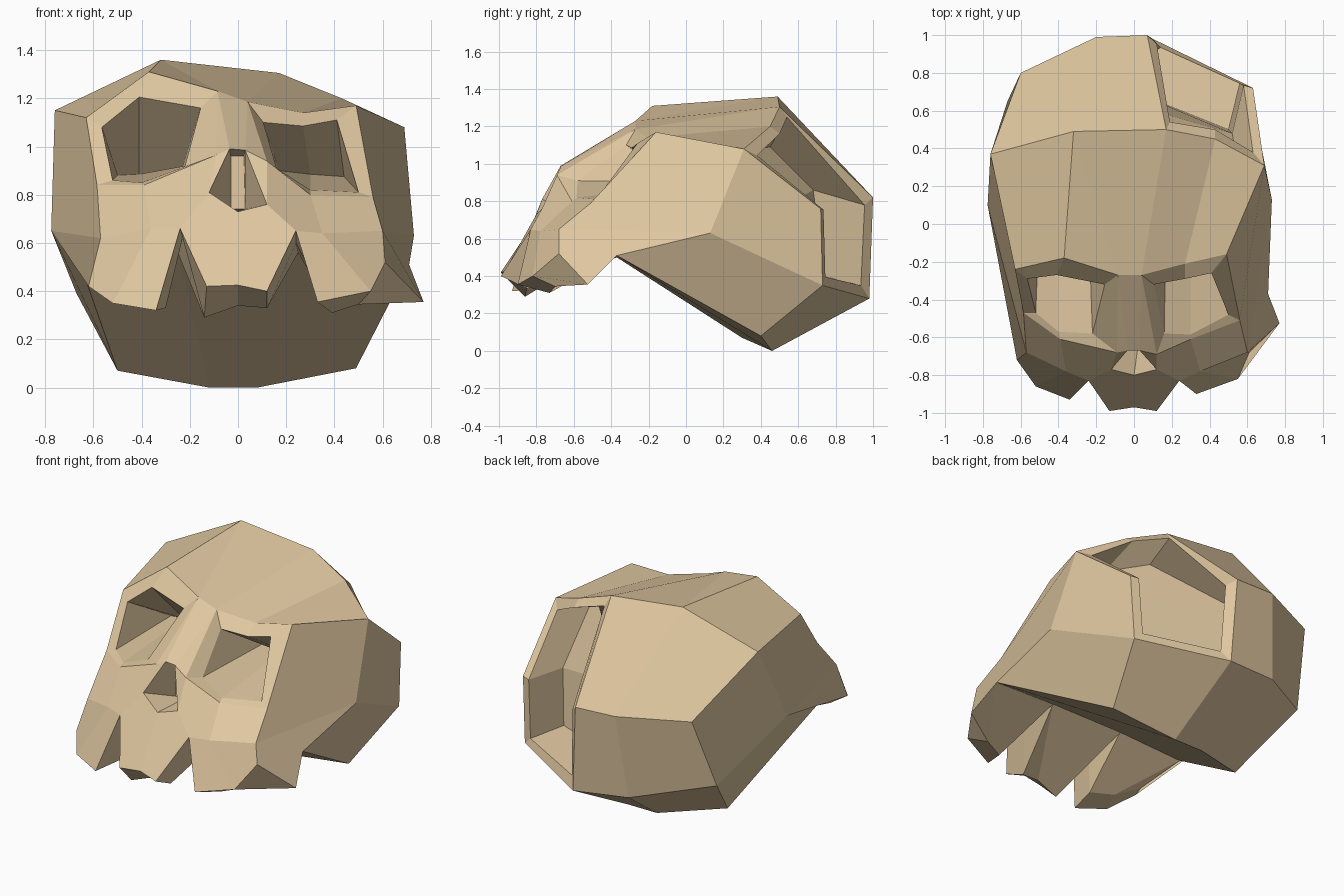
import bpy, bmesh

if "Cube" in bpy.data.objects:
    bpy.data.objects.remove(bpy.data.objects["Cube"])

bm = bmesh.new()


def row(*pts):
    return [bm.verts.new(p) for p in pts]


def poly(*vs):
    vs = list(dict.fromkeys(vs))
    if len(vs) > 2:
        bm.faces.new(vs)


def strip(a, b):
    """Skin two rows of equal length; repeated points give triangles."""
    for i in range(len(a) - 1):
        poly(a[i], a[i + 1], b[i + 1], b[i])


def ring(a, b):
    """Skin two closed loops."""
    strip(a + a[:1], b + b[:1])


def socket(frame, rim, deep):
    """Flat frame around an eye, then a wedge-shaped hollow ending in a deep edge."""
    ring(frame, rim)
    ring(rim, deep + deep[::-1])


# cranium rows, left to right
brow = row((-.63, -.24, 1.12), (-.37, -.18, 1.31), (-.085, -.27, 1.23),
           (.04, -.27, 1.185), (.27, -.21, 1.14), (.49, -.16, 1.17))
crown = row((-.76, .37, 1.15), (-.32, .49, 1.36), (.17, .50, 1.305),
            (.43, .45, 1.20), (.69, .31, 1.08))
back = row((-.60, .80, .83), (-.20, .99, .83), (.07, 1.0, .82), (.63, .72, .76))
low = row((-.67, .65, .39), (-.25, .93, .31), (.10, .98, .28), (.61, .73, .35))
bottom = row((-.50, .30, .07), (-.12, .46, 0), (.08, .46, 0), (.49, .40, .08))
palate = row((-.65, -.37, .50), (-.25, -.42, .56), (.25, -.42, .56), (.71, -.37, .51))
temple_l, temple_r = row((-.775, .10, .65), (.73, .13, .63))

# face rows, left to right
nose = row((-.09, -.68, .965), (-.035, -.67, .99), (.03, -.67, .985), (.12, -.69, .94))
nostril = row((-.12, -.77, .81), (0, -.80, .73), (.12, -.77, .76))
cheek_l = row((-.585, -.47, .84), (-.39, -.61, .84))
cheek_r = row((.30, -.61, .80), (.56, -.51, .79))
jaw_l = row((-.57, -.68, .62), (-.36, -.78, .66))
jaw_r = row((.35, -.78, .64), (.60, -.68, .65))
teeth = row((-.62, -.72, .42), (-.52, -.86, .35), (-.34, -.93, .32), (-.24, -.83, .66),
            (-.13, -.99, .42), (0, -.97, .425), (.12, -.99, .40), (.24, -.83, .65),
            (.33, -.90, .355), (.55, -.82, .40), (.61, -.68, .52))
teeth_back = row((-.57, -.62, .40), (-.46, -.72, .36), (-.30, -.75, .33), (-.23, -.68, .62),
                 (-.14, -.86, .29), (0, -.85, .34), (.12, -.84, .33), (.24, -.68, .60),
                 (.39, -.73, .31), (.50, -.70, .345), (.77, -.525, .355))
spike = teeth_back[10]
gap_l, gap_r = teeth[3], teeth[7]

# cranium
strip(brow, [crown[i] for i in (0, 1, 1, 2, 3, 4)])
strip(crown[:3], back[:3])
strip(back[:3], low[:3])
strip(low, bottom)
strip(bottom, palate)
poly(crown[0], back[0], low[0], temple_l)
poly(temple_l, low[0], bottom[0], palate[0])
poly(crown[4], temple_r, low[3], back[3])
poly(temple_r, palate[3], bottom[3], low[3])

# broken hollow at the back right: outer edge, rim, deep floor
edge = crown[2:] + [back[3], low[3], low[2], back[2]]
rim = row((.19, .54, 1.25), (.43, .50, 1.16), (.63, .38, 1.045), (.58, .735, .755),
          (.56, .745, .395), (.14, .935, .35), (.12, .955, .78))
deep = row((.26, .45, 1.09), (.43, .25, 1.07), (.59, .06, 1.04), (.52, .48, .75),
           (.50, .50, .40), (-.10, .74, .40), (-.18, .68, .86))
ring(edge, rim)
ring(rim, deep)
poly(*deep[:4], deep[6])
poly(*deep[3:])

# sides of the face
poly(brow[0], cheek_l[0], jaw_l[0], temple_l, crown[0])
poly(jaw_l[0], teeth[0], teeth_back[0], palate[0], temple_l)
poly(brow[5], crown[4], temple_r, jaw_r[1], cheek_r[1])
poly(temple_r, palate[3], spike, teeth[10], jaw_r[1])

# nose bridge and cheeks
strip([brow[i] for i in (2, 2, 3, 3)], nose)
poly(nose[0], nose[1], nostril[0])
poly(nose[2], nose[3], nostril[2])
poly(nose[0], nostril[0], gap_l, jaw_l[1], cheek_l[1])
poly(nose[3], cheek_r[0], jaw_r[0], gap_r, nostril[2])
strip(cheek_l, jaw_l)
strip(cheek_r, jaw_r)

# nose hollow
pit = row((-.03, -.57, .96), (.025, -.57, .96), (.03, -.58, .74), (-.03, -.58, .74))
ring([nose[1], nose[2], nostril[2], nostril[1], nostril[0]], pit[:3] + [pit[2], pit[3]])
poly(*pit)

# eye hollows
socket(brow[:3] + [nose[0], cheek_l[1], cheek_l[0]],
       row((-.565, -.29, 1.08), (-.41, -.27, 1.205), (-.155, -.32, 1.16),
           (-.22, -.58, .92), (-.40, -.57, .85), (-.52, -.47, .86)),
       row((-.50, .05, .88), (-.41, .05, .885), (-.24, 0, .88)))
socket(brow[3:] + [cheek_r[1], cheek_r[0], nose[3]],
       row((.105, -.32, 1.10), (.27, -.29, 1.085), (.41, -.26, 1.11),
           (.50, -.48, .81), (.30, -.585, .82), (.16, -.58, .91)),
       row((.17, 0, .90), (.30, 0, .885), (.44, .02, .875)))

# upper jaw with three tooth blocks
poly(jaw_l[0], jaw_l[1], teeth[1], teeth[0])
poly(jaw_l[1], gap_l, teeth[2], teeth[1])
poly(nostril[0], nostril[1], teeth[5], teeth[4], gap_l)
poly(nostril[1], nostril[2], gap_r, teeth[6], teeth[5])
poly(gap_r, jaw_r[0], teeth[9], teeth[8])
poly(jaw_r[0], jaw_r[1], teeth[10], teeth[9])
strip(teeth, teeth_back)
strip(teeth_back, [palate[i] for i in (0, 0, 1, 1, 1, 2, 2, 2, 2, 3, 3)])

bmesh.ops.recalc_face_normals(bm, faces=bm.faces[:])
mesh = bpy.data.meshes.new("skull")
bm.to_mesh(mesh)
bm.free()
skull = bpy.data.objects.new("skull", mesh)
bpy.context.collection.objects.link(skull)

bone = bpy.data.materials.new("bone tan")
bone.diffuse_color = (.74, .57, .35, 1)
bone.use_nodes = True
bone.node_tree.nodes["Principled BSDF"].inputs["Base Color"].default_value = bone.diffuse_color
mesh.materials.append(bone)
